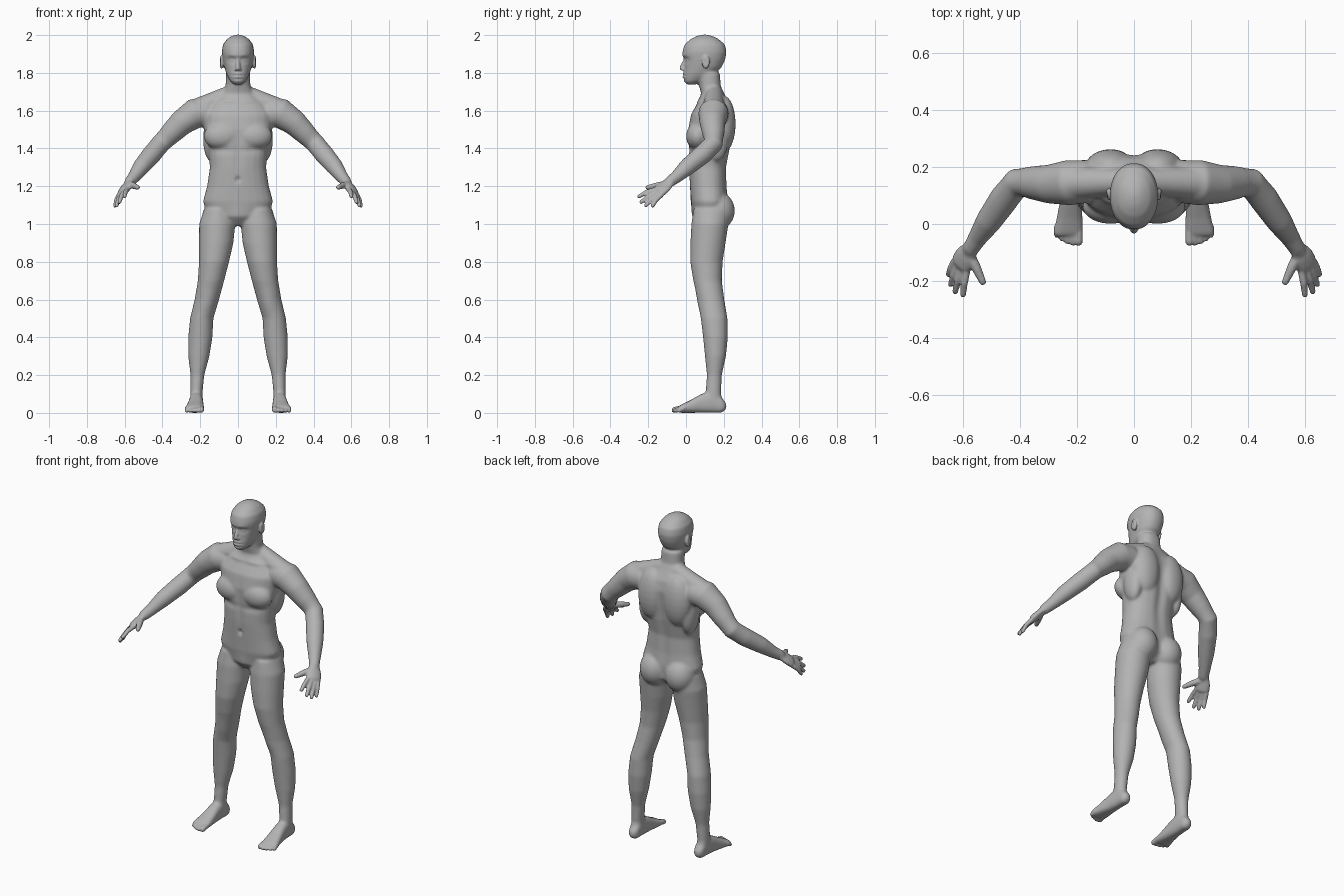
import bpy
import bmesh
from math import cos, sin, pi, exp, copysign
from mathutils import Vector, Matrix

default_cube = bpy.data.objects.get("Cube")
if default_cube:
    bpy.data.objects.remove(default_cube, do_unlink=True)

SIDES = 24


def rounded(angle, power):
    """Point on a unit superellipse."""
    c, s = cos(angle), sin(angle)
    return (copysign(abs(c) ** (2 / power), c), copysign(abs(s) ** (2 / power), s))


def loft(bm, rings):
    """Closed skin over a row of (centre, half axis, half axis, power) sections."""
    loops = []
    for centre, a, b, power in rings:
        loop = []
        for i in range(SIDES):
            u, v = rounded(2 * pi * i / SIDES, power)
            loop.append(bm.verts.new(centre + a * u + b * v))
        loops.append(loop)
    for low, high in zip(loops, loops[1:]):
        for i in range(SIDES):
            j = (i + 1) % SIDES
            bm.faces.new((low[i], low[j], high[j], high[i]))
    bm.faces.new(list(reversed(loops[0])))
    bm.faces.new(loops[-1])


def column(bm, rows, power=2.0):
    """Upright form from rows of z, x min, x max, y front, y back."""
    loft(bm, [(Vector(((x0 + x1) / 2, (y0 + y1) / 2, z)),
               Vector(((x1 - x0) / 2, 0, 0)), Vector((0, (y1 - y0) / 2, 0)), power)
              for z, x0, x1, y0, y1 in rows])


def tube(bm, path, side=(0, 0, 1), flat=1.0):
    """Round-ended limb along a path of x, y, z, radius."""
    points = [Vector(p[:3]) for p in path]
    radii = [p[3] for p in path]
    for end, inner, at in ((0, 1, 0), (-1, -2, len(points) + 1)):
        out = (points[end] - points[inner]).normalized()
        tip, radius = points[end] + out * radii[end] * flat * .7, radii[end] * .6
        points.insert(at, tip)
        radii.insert(at, radius)
    rings = []
    for i, point in enumerate(points):
        along = points[min(i + 1, len(points) - 1)] - points[max(i - 1, 0)]
        along.normalize()
        a = Vector(side) - along * along.dot(Vector(side))
        a.normalize()
        rings.append((point, a * radii[i], along.cross(a) * radii[i] * flat, 2.0))
    loft(bm, rings)


def lump(bm, centre, size):
    """Ellipsoid muscle mass."""
    matrix = Matrix.Translation(centre) @ Matrix.Diagonal((*size, 1))
    bmesh.ops.create_uvsphere(bm, u_segments=SIDES, v_segments=SIDES // 2,
                              radius=1, matrix=matrix)


def add_mirrored(target, half):
    """Put a left-hand part and its mirror image into the target."""
    mesh = bpy.data.meshes.new("half")
    half.to_mesh(mesh)
    target.from_mesh(mesh)
    mesh.transform(Matrix.Scale(-1, 4, (1, 0, 0)))
    mesh.flip_normals()
    target.from_mesh(mesh)
    bpy.data.meshes.remove(mesh)
    half.free()


def fuse(bm, voxel, rounds):
    """Merge overlapping forms into one smooth skin."""
    bmesh.ops.recalc_face_normals(bm, faces=bm.faces)
    mesh = bpy.data.meshes.new("fused")
    bm.to_mesh(mesh)
    bm.free()
    helper = bpy.data.objects.new("fuse_helper", mesh)
    bpy.context.collection.objects.link(helper)
    remesh = helper.modifiers.new("Skin", 'REMESH')
    remesh.mode = 'VOXEL'
    remesh.voxel_size = voxel
    smooth = helper.modifiers.new("Soften", 'SMOOTH')
    smooth.factor = .5
    smooth.iterations = rounds
    graph = bpy.context.evaluated_depsgraph_get()
    skin = bpy.data.meshes.new_from_object(helper.evaluated_get(graph))
    bpy.data.objects.remove(helper, do_unlink=True)
    result = bmesh.new()
    result.from_mesh(skin)
    bpy.data.meshes.remove(skin)
    bpy.data.meshes.remove(mesh)
    return result


# Trunk and neck: z, half width, front, back
figure = bmesh.new()
trunk = [(.99, .05, .08, .17), (1.04, .16, .04, .22), (1.12, .186, .025, .225),
         (1.2, .164, .02, .217), (1.3, .149, .013, .215), (1.4, .158, .012, .235),
         (1.5, .18, .01, .245), (1.58, .19, .025, .25), (1.64, .15, .06, .235),
         (1.69, .085, .08, .205), (1.73, .066, .07, .185), (1.8, .064, .06, .18)]
column(figure, [(z, -w, w, f, b) for z, w, f, b in trunk], 2.3)

# Skull and jaw
skull = [(1.738, .022, .004, .05), (1.757, .042, -.014, .09), (1.79, .06, -.014, .15),
         (1.83, .073, -.01, .19), (1.87, .081, -.014, .208), (1.91, .086, -.02, .216),
         (1.95, .08, -.009, .207), (1.98, .058, .025, .172), (1.996, .032, .058, .14),
         (2.003, .01, .09, .11)]
column(figure, [(z, -w, w, f, b) for z, w, f, b in skull], 2.15)

# Leg: z, inner, outer, front, back
half = bmesh.new()
column(half, [(1.08, .03, .18, .04, .23), (1, .014, .206, .028, .225),
              (.9, .024, .207, .023, .21), (.8, .047, .207, .022, .194),
              (.7, .073, .213, .038, .19), (.6, .1, .23, .064, .203),
              (.5, .13, .254, .078, .22), (.4, .135, .264, .09, .222),
              (.3, .151, .264, .1, .212), (.2, .178, .252, .11, .19),
              (.1, .188, .254, .103, .186), (.05, .19, .25, .11, .2)])

# Foot, heel to ball: y, middle x, half width, bottom, top
foot = [(.214, .219, .016, .02, .05), (.19, .219, .031, 0, .08), (.14, .22, .034, 0, .12),
        (.08, .222, .038, 0, .1), (.02, .226, .046, 0, .066), (-.03, .231, .053, 0, .042),
        (-.045, .231, .049, .003, .032)]
loft(half, [(Vector((x, y, (low + top) / 2)), Vector((w, 0, 0)),
             Vector((0, 0, (top - low) / 2)), 2.6) for y, x, w, low, top in foot])

# Arm from shoulder to wrist, and the slope of the shoulder
tube(half, [(.16, .15, 1.59, .075), (.23, .145, 1.585, .08), (.3, .14, 1.535, .068),
            (.36, .145, 1.475, .058), (.41, .145, 1.425, .052), (.455, .09, 1.37, .052),
            (.51, .01, 1.305, .046), (.55, -.05, 1.25, .034), (.575, -.09, 1.22, .029)])
tube(half, [(.04, .15, 1.69, .045), (.21, .145, 1.61, .058)])

# Palm, widest across the knuckles
index_knuckle, small_knuckle = Vector((.58, -.165, 1.187)), Vector((.638, -.127, 1.147))
across = index_knuckle - small_knuckle
tube(half, [(.573, -.085, 1.222, .033), (.592, -.115, 1.197, .044),
            (.607, -.142, 1.172, .046)], across, .48)

# Muscle masses: chest, shoulder blade, flank, buttock
lump(half, (.082, .062, 1.465), (.1, .062, .075))
lump(half, (.082, .2, 1.53), (.09, .063, .15))
lump(half, (.14, .16, 1.45), (.045, .065, .12))
lump(half, (.085, .17, 1.07), (.088, .089, .1))
add_mirrored(figure, half)
figure = fuse(figure, .006, 14)

# Fingers from index to little, then the thumb
half = bmesh.new()
tips = [(.6, -.25, 1.145), (.628, -.238, 1.115), (.643, -.213, 1.097), (.651, -.178, 1.095)]
for i, tip in enumerate(tips):
    root = index_knuckle.lerp(small_knuckle, .12 + .25 * i)
    middle = root.lerp(Vector(tip), .5) + Vector((.002, -.002, .006))
    back = root.lerp(Vector((.592, -.115, 1.197)), .4)
    tube(half, [(*back, .012), (*root, .0135), (*middle, .0125), (*tip, .0105)], across)
tube(half, [(.58, -.105, 1.21, .02), (.553, -.155, 1.203, .017), (.53, -.205, 1.193, .012)],
     across)

# Toes, largest first
for i, (reach, radius) in enumerate([(-.064, .0155), (-.067, .0115), (-.062, .011),
                                     (-.053, .0105), (-.04, .01)]):
    x = .195 + .019 * i
    tube(half, [(x, -.01, .026, radius), (x, reach + .025, .021, radius),
                (x, reach, radius, radius)])

# Ear and nostril wing
lump(half, (.088, .105, 1.858), (.013, .021, .036))
lump(half, (.011, -.014, 1.819), (.008, .011, .008))
add_mirrored(figure, half)

# Nose
tube(figure, [(0, -.006, 1.872, .009), (0, -.017, 1.843, .011), (0, -.024, 1.822, .0115)],
     (1, 0, 0))
figure = fuse(figure, .0052, 3)

# Soft sculpted details, alike on both sides: centre, spread, push
details = [
    ((.034, -.01, 1.868), (.019, .03, .012), (0, .013, 0)),      # eye socket
    ((.034, -.01, 1.866), (.011, .03, .007), (0, -.007, 0)),     # eyelid
    ((.03, -.015, 1.892), (.025, .03, .008), (0, -.004, 0)),     # brow
    ((0, -.01, 1.794), (.018, .03, .005), (0, -.006, 0)),        # upper lip
    ((0, -.01, 1.779), (.016, .03, .006), (0, -.006, 0)),        # lower lip
    ((0, -.01, 1.787), (.022, .03, .003), (0, .006, 0)),         # mouth line
    ((0, -.01, 1.767), (.02, .03, .004), (0, .004, 0)),          # chin fold
    ((.1, .102, 1.86), (.02, .009, .018), (-.007, 0, 0)),        # ear hollow
    ((0, .02, 1.235), (.009, .03, .011), (0, .01, 0)),           # navel
    ((0, .01, 1.4), (.014, .04, .11), (0, .006, 0)),             # breastbone line
    ((.085, .01, 1.39), (.05, .04, .014), (0, .006, 0)),         # chest fold
    ((.08, .06, 1.652), (.06, .03, .009), (0, -.006, 0)),        # collarbone
    ((0, .25, 1.4), (.02, .05, .18), (0, -.012, 0)),             # spine groove
    ((0, .04, 1.03), (.035, .05, .04), (0, -.008, 0)),           # groin
    ((.157, .07, .59), (.03, .04, .04), (0, -.006, 0)),          # kneecap
]
for vert in figure.verts:
    x, y, z = vert.co
    mirror = -1 if x < 0 else 1
    for centre, spread, push in details:
        distance = (((abs(x) - centre[0]) / spread[0]) ** 2
                    + ((y - centre[1]) / spread[1]) ** 2 + ((z - centre[2]) / spread[2]) ** 2)
        if distance < 9:
            shift = Vector(push) * exp(-distance / 2)
            shift.x *= mirror
            vert.co += shift
    vert.co.z = max(vert.co.z, 0)

# Single matte grey skin
grey = bpy.data.materials.new("plain_grey")
grey.use_nodes = True
colour = (.45, .45, .45, 1)
grey.diffuse_color = colour
grey.node_tree.nodes["Principled BSDF"].inputs["Base Color"].default_value = colour

body_mesh = bpy.data.meshes.new("body")
for face in figure.faces:
    face.smooth = True
figure.to_mesh(body_mesh)
figure.free()
body_mesh.materials.clear()
body_mesh.materials.append(grey)
body = bpy.data.objects.new("body", body_mesh)
bpy.context.collection.objects.link(body)
